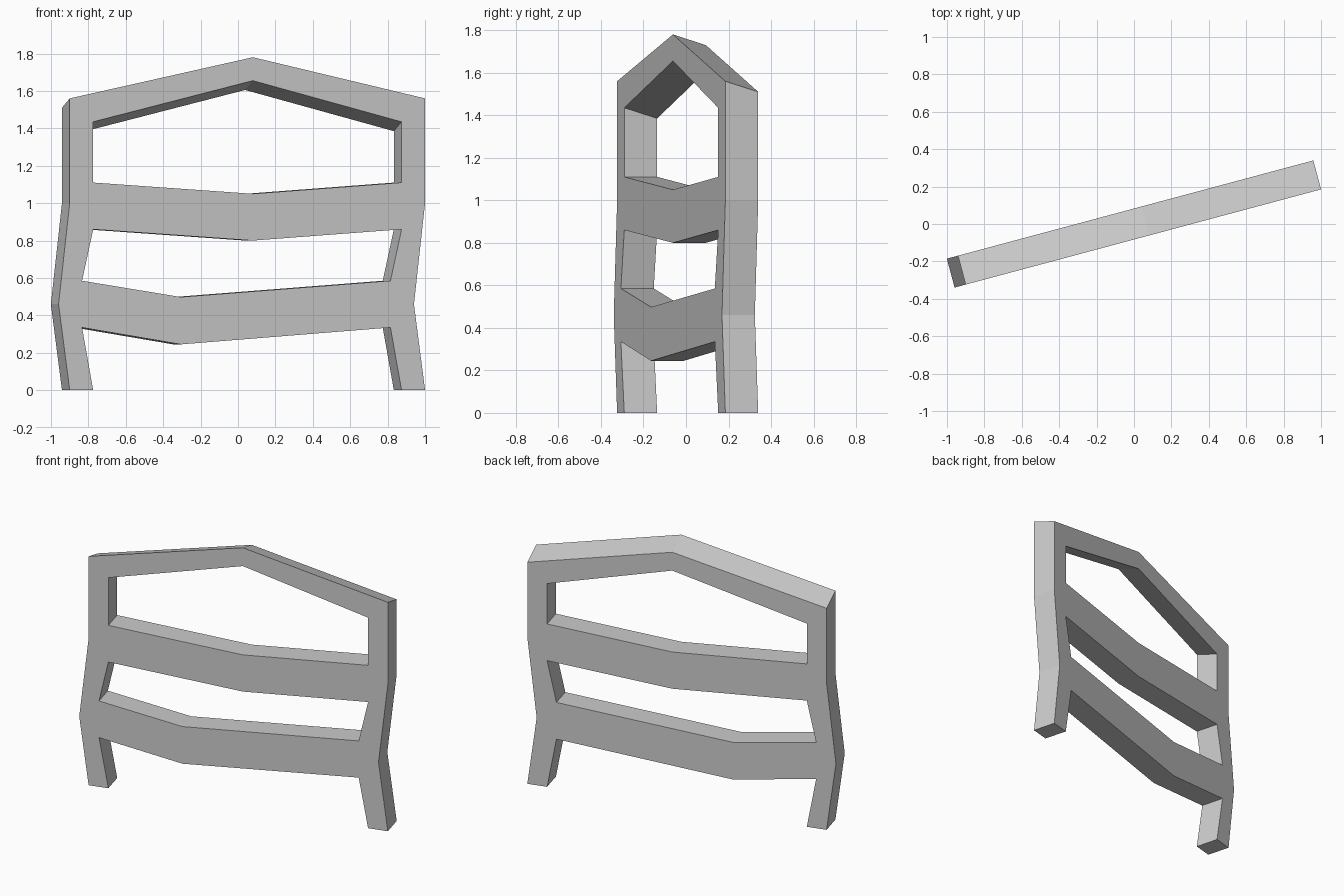
import bpy, bmesh, math
from mathutils import Matrix, Vector

if "Cube" in bpy.data.objects:
    bpy.data.objects.remove(bpy.data.objects["Cube"])

T = 0.16       # frame thickness
W = 0.065      # half width of a post
KINK = -0.0615 # sideways bend of both posts
LEFT, RIGHT = -0.888, 0.949

bm = bmesh.new()


def face(points):
    """Front face polygon from (along, height) points."""
    bm.faces.new([bm.verts.new((u, -T / 2, z)) for u, z in points])


def post(centre, inward):
    """Bent post; 'inward' is the side that the rails join."""
    outer = [(0, 0), (KINK, 0.46), (0, 1.0), (0, 1.56)]
    inner = [(0, 1.435), (0, 1.11), (0, 0.86),
             (KINK, 0.585), (KINK, 0.335), (0, 0)]
    face([(centre - inward * W + o, z) for o, z in outer] +
         [(centre + inward * W + o, z) for o, z in inner])


def rail(left, right, mid, end_low, end_high, mid_low, mid_high):
    """Rail with one bend between the posts."""
    face([(left, end_low), (mid, mid_low), (right, end_low),
          (right, end_high), (mid, mid_high), (left, end_high)])


# Posts
post(LEFT, 1)
post(RIGHT, -1)

# Lower and middle rails
il, ir = LEFT + W, RIGHT - W
rail(il + KINK, ir + KINK, -0.337, 0.335, 0.585, 0.245, 0.498)
rail(il, ir, 0.061, 0.86, 1.11, 0.80, 1.05)

# Gabled top rail, mitred into the posts
face([(il, 1.435), (0.061, 1.655), (ir, 1.435),
      (RIGHT + W, 1.56), (0.061, 1.78), (LEFT - W, 1.56)])

# Join the parts and give them thickness; the top slopes down to the back
bmesh.ops.remove_doubles(bm, verts=bm.verts[:], dist=0.001)
bmesh.ops.recalc_face_normals(bm, faces=bm.faces[:])
new = bmesh.ops.extrude_face_region(bm, geom=bm.faces[:])["geom"]
for v in new:
    if isinstance(v, bmesh.types.BMVert):
        v.co += Vector((0, T, -0.05 if v.co.z > 1.3 else 0))
bmesh.ops.recalc_face_normals(bm, faces=bm.faces[:])

# Turn the whole frame about the vertical
bm.transform(Matrix.Rotation(math.radians(15), 4, 'Z'))

mesh = bpy.data.meshes.new("chair_back_frame")
bm.to_mesh(mesh)
bm.free()
bpy.context.collection.objects.link(bpy.data.objects.new("chair_back_frame", mesh))
